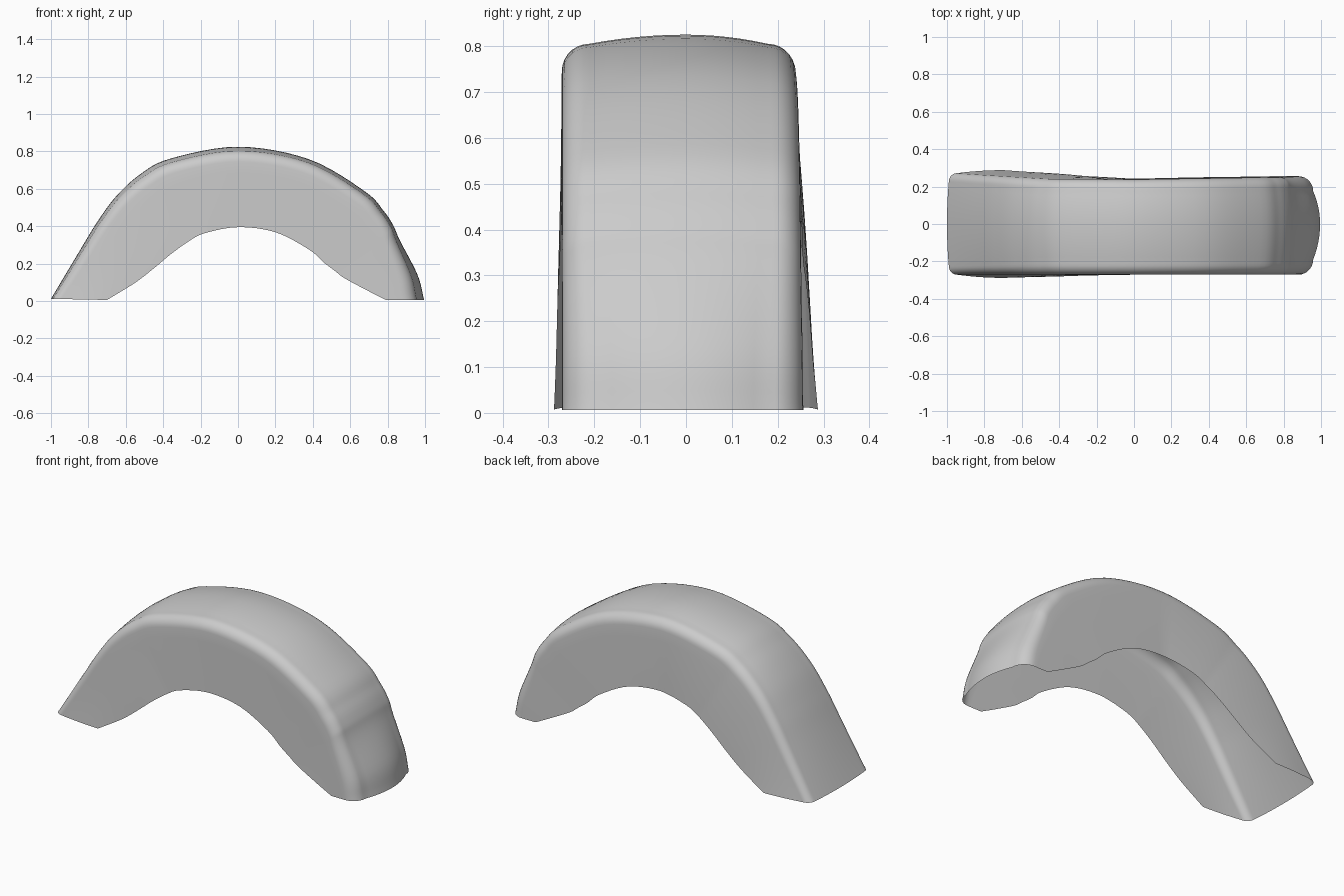
import bpy, bmesh, math
from mathutils import Vector

if "Cube" in bpy.data.objects:
    bpy.data.objects.remove(bpy.data.objects["Cube"])

# Side outline of the arch: crown x, z and matching lower rim x, z
OUTLINE = [
    (-1.00, .012, -.70, .006), (-.84, .280, -.55, .098),
    (-.75, .427, -.45, .175), (-.65, .562, -.36, .250),
    (-.52, .680, -.27, .315), (-.36, .762, -.18, .362),
    (0, .825, 0, .395), (.38, .758, .20, .368),
    (.68, .585, .38, .275), (.78, .480, .46, .205),
    (.83, .405, .52, .160), (.865, .325, .57, .122),
    (.96, .140, .70, .052), (.995, .006, .79, .006),
]
# Section at a crown x: back width at shoulder, back and front flare at rim,
# crown drop, corner radius
SECTIONS = [
    (-1.0, .272, .016, .017, .010, .045),
    (-.5, .242, .014, .004, .020, .060),
    (0, .238, .004, 0, .020, .060),
    (.84, .251, .001, -.002, .014, .062),
    (1.0, .256, 0, 0, .038, .080),
]
STEPS = 6


def smooth_rows(rows, steps):
    """Catmull-Rom interpolation between the outline points."""
    out = []
    for i in range(len(rows) - 1):
        p1, p2 = rows[i], rows[i + 1]
        p0 = rows[i - 1] if i else [2 * a - b for a, b in zip(p1, p2)]
        p3 = rows[i + 2] if i + 2 < len(rows) else [2 * b - a for a, b in zip(p1, p2)]
        for k in range(steps):
            t = k / steps
            out.append([.5 * (2 * b + (c - a) * t + (2 * a - 5 * b + 4 * c - d) * t * t
                              + (3 * b - a - 3 * c + d) * t ** 3)
                        for a, b, c, d in zip(p0, p1, p2, p3)])
    out.append(list(rows[-1]))
    return out


def section_at(x):
    """Blend the section settings along the arch."""
    for a, b in zip(SECTIONS, SECTIONS[1:]):
        if x <= b[0]:
            break
    t = min(1, max(0, (x - a[0]) / (b[0] - a[0])))
    return [p + (q - p) * t for p, q in zip(a[1:], b[1:])]


def half_section(length, width, flare, drop, radius):
    """(y, depth) points from beside the crown centre to the rim."""
    flat = width - radius
    pts = [(flat * k / 6, drop * (k / 6) ** 2) for k in range(1, 7)]
    for k in range(1, 8):
        a = math.pi / 2 * k / 7
        pts.append((flat + radius * math.sin(a), drop + radius * (1 - math.cos(a))))
    start = drop + radius
    for k in range(1, 7):
        t = k / 6
        pts.append((width + flare * (1 - (1 - t) ** 2), start + (length - start) * t))
    return pts


# Fender shell: open underneath, lofted through all sections
bm = bmesh.new()
rings = []
for ox, oz, ix, iz in smooth_rows(OUTLINE, STEPS):
    crown, rim = Vector((ox, 0, oz)), Vector((ix, 0, iz))
    length = (rim - crown).length
    inward = (rim - crown) / length
    back_width, back_flare, front_flare, drop, radius = section_at(ox)
    back = half_section(length, back_width, back_flare, drop, radius)
    front = half_section(length, .271, front_flare, drop, radius)
    section = [(-y, d) for y, d in reversed(front)] + [(0, 0)] + back
    rings.append([bm.verts.new(crown + inward * d + Vector((0, y, 0)))
                  for y, d in section])
for a, b in zip(rings, rings[1:]):
    for j in range(len(a) - 1):
        bm.faces.new((a[j], b[j], b[j + 1], a[j + 1]))
mesh = bpy.data.meshes.new("fender_shell")
bm.to_mesh(mesh)
bm.free()
fender = bpy.data.objects.new("fender_shell", mesh)
bpy.context.collection.objects.link(fender)

# Plain grey finish
grey = bpy.data.materials.new("light_grey")
grey.diffuse_color = (.6, .6, .6, 1)
grey.use_nodes = True
grey.node_tree.nodes["Principled BSDF"].inputs["Base Color"].default_value = grey.diffuse_color
mesh.materials.append(grey)

bpy.context.view_layer.objects.active = fender
fender.select_set(True)
bpy.ops.object.shade_smooth_by_angle(angle=math.radians(50))
